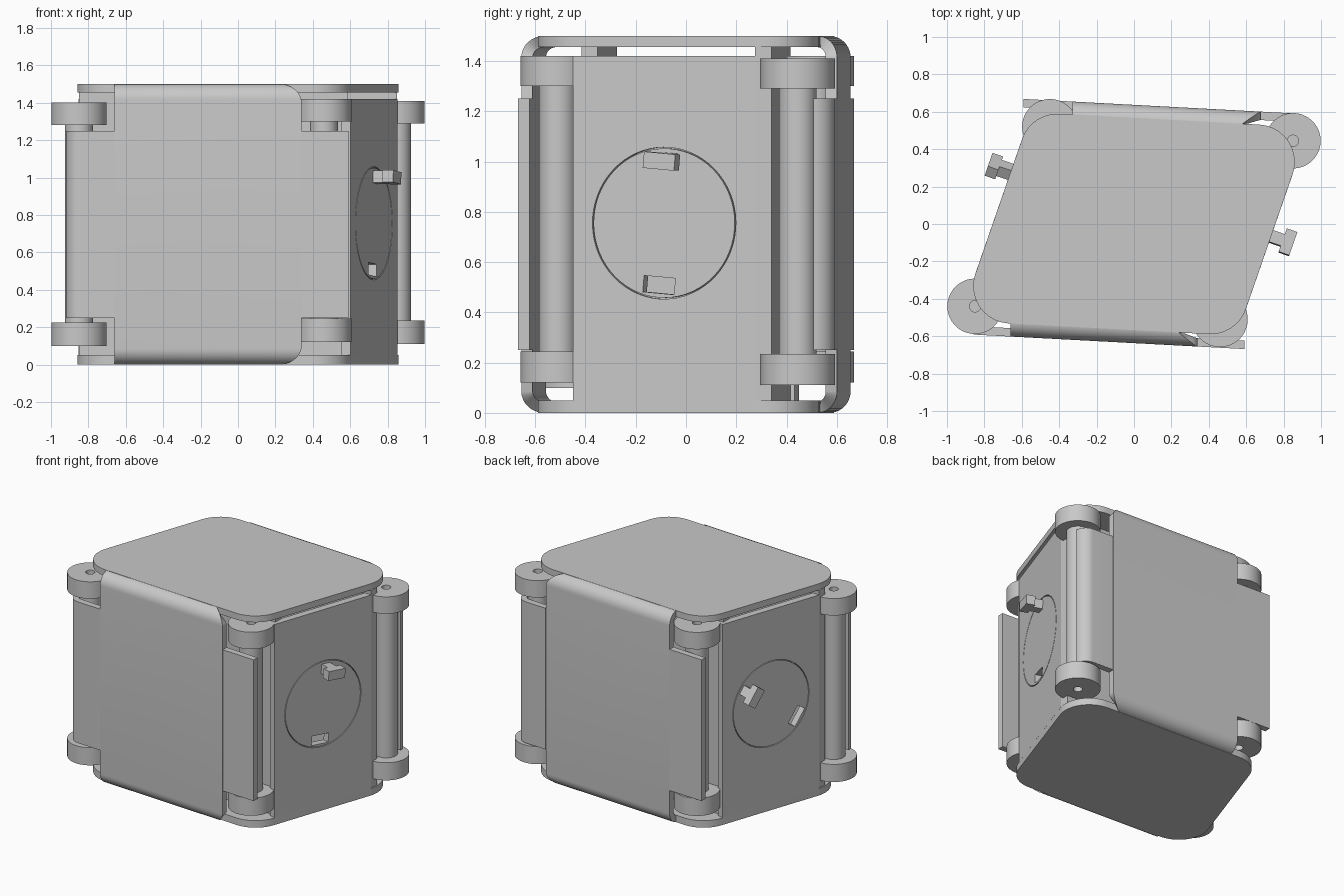
import bpy, bmesh
from math import sin, cos, tan, pi, radians, sqrt
from mathutils import Matrix, Vector

cube = bpy.data.objects.get("Cube")
if cube:
    bpy.data.objects.remove(cube, do_unlink=True)

grey = bpy.data.materials.new("plain_grey")
grey.use_nodes = True
colour = (0.58, 0.58, 0.58, 1)
grey.diffuse_color = colour
grey.node_tree.nodes["Principled BSDF"].inputs["Base Color"].default_value = colour

SLOPE = -0.0535          # skew of the front and back edges
LEAN = 0.347             # skew of the side edges
HEIGHT = 1.5
SHEET = 0.05


def finish(name, bm, matrix=Matrix()):
    bmesh.ops.remove_doubles(bm, verts=bm.verts, dist=1e-5)
    bmesh.ops.recalc_face_normals(bm, faces=bm.faces)
    mesh = bpy.data.meshes.new(name)
    bm.to_mesh(mesh)
    bm.free()
    mesh.transform(matrix)
    mesh.materials.append(grey)
    ob = bpy.data.objects.new(name, mesh)
    bpy.context.collection.objects.link(ob)
    return ob


def prism(name, outline, z0, z1, matrix=Matrix()):
    bm = bmesh.new()
    face = bm.faces.new([bm.verts.new((x, y, z0)) for x, y in outline])
    top = bmesh.ops.extrude_face_region(bm, geom=[face])["geom"]
    bmesh.ops.translate(bm, vec=(0, 0, z1 - z0),
                        verts=[v for v in top if isinstance(v, bmesh.types.BMVert)])
    return finish(name, bm, matrix)


def box(name, xs, ys, zs, matrix=Matrix()):
    (a, b), (c, d) = xs, ys
    return prism(name, [(a, c), (b, c), (b, d), (a, d)], *zs, matrix)


def tube(name, outer, inner, z0, z1, matrix=Matrix()):
    bm = bmesh.new()
    ring = [bm.verts.new((r, 0, z)) for r, z in
            ((inner, z0), (outer, z0), (outer, z1), (inner, z1))]
    edges = [bm.edges.new((ring[i], ring[(i + 1) % 4])) for i in range(4)]
    bmesh.ops.spin(bm, geom=ring + edges, cent=(0, 0, 0), axis=(0, 0, 1),
                   angle=2 * pi, steps=64)
    return finish(name, bm, matrix)


def smooth(ob):
    bpy.ops.object.select_all(action="DESELECT")
    ob.select_set(True)
    bpy.context.view_layer.objects.active = ob
    bpy.ops.object.shade_smooth_by_angle(angle=radians(30))


def cut(ob, cutter):
    mod = ob.modifiers.new("cut", "BOOLEAN")
    mod.operation = "DIFFERENCE"
    mod.solver = "EXACT"
    mod.object = cutter
    bpy.context.view_layer.objects.active = ob
    bpy.ops.object.modifier_apply(modifier=mod.name)
    bpy.data.objects.remove(cutter, do_unlink=True)


def rounded(corners, radius):
    points = []
    for i, p in enumerate(corners):
        p = Vector(p)
        a = (Vector(corners[i - 1]) - p).normalized()
        b = (Vector(corners[(i + 1) % len(corners)]) - p).normalized()
        half = a.angle(b) / 2
        centre = p + (a + b).normalized() * radius / sin(half)
        start = p + a * radius / tan(half) - centre
        for k in range(17):
            turn = Matrix.Rotation((pi - 2 * half) * k / 16, 2)
            points.append(centre + turn @ start)
    return points


# Top and bottom plates with a skewed, rounded outline
acute, obtuse = Vector((0.935, 0.517)), Vector((-0.549, 0.597))
outline = rounded([acute, obtuse, -acute, -obtuse], 0.2)
prism("bottom_plate", outline, 0, SHEET)
prism("top_plate", outline, HEIGHT - 0.045, HEIGHT)

# Side walls with a turning disc, a slot and a T-shaped catch
u = Vector((LEAN, 1, 0)).normalized()
n = Vector((u.y, -u.x, 0))
frame = Matrix((n, u, (0, 0, 1))).transposed().to_4x4()
frame.translation = (0.726, -0.087, 0.755)
for side, half_turn, twist in (("right", 0, -5), ("left", pi, 55)):
    place = Matrix.Rotation(half_turn, 4, "Z") @ frame
    dial = place @ Matrix.Rotation(radians(twist), 4, "X")
    wall = box(side + "_side_wall", (-SHEET, 0), (-0.383, 0.383), (SHEET - 0.755, 0.665), place)
    flat = dial @ Matrix.Rotation(pi / 2, 4, "Y")
    cut(wall, tube("groove_cutter", 0.302, 0.297, -0.02, 0.02, flat))
    cut(wall, box("slot_cutter", (-0.1, 0.1), (-0.066, 0.066), (-0.28, -0.215), dial))
    box(side + "_catch_stem", (-0.01, 0.065), (-0.033, 0.033), (0.215, 0.28), dial)
    box(side + "_catch_head", (0.065, 0.125), (-0.066, 0.066), (0.215, 0.28), dial)


def skewed(x, depth):
    """Point on the front, a given depth behind the cover's outer face."""
    return x, -0.637 + SLOPE * x + depth


# Curved covers, inner walls and wings, front and back
arc = [pi / 2 * k / 10 for k in range(11)]
bend, thick = 0.085, 0.045
for end, half_turn, x0, x1, r0, r1 in (("front", 0, -0.66, 0.34, 0, 0.12),
                                       ("back", pi, -0.68, 0.33, 0.12, 0)):
    place = Matrix.Rotation(half_turn, 4, "Z")

    # C-shaped centre with the two end corners rounded off
    def section(radius):
        low = [(bend - radius * sin(a), bend - radius * cos(a)) for a in arc]
        return low + [(d, HEIGHT - z) for d, z in reversed(low)]
    outer, inner = section(bend), section(bend - thick)
    bm = bmesh.new()
    rows = []
    for o, i in zip(outer, inner):
        rise = min(o[1], HEIGHT - o[1], 0.1) / 0.1
        ease = 1 - sqrt(max(0, 1 - (1 - rise) ** 2))
        a, b = x0 + r0 * ease, x1 - r1 * ease
        rows.append([bm.verts.new((*skewed(x, d), z))
                     for x, (d, z) in ((a, o), (b, o), (b, i), (a, i))])
    for p, q in zip(rows, rows[1:]):
        for k in range(4):
            j = (k + 1) % 4
            bm.faces.new((p[k], p[j], q[j], q[k]))
    bm.faces.new(rows[0])
    bm.faces.new(rows[-1])
    finish(end + "_cover", bm, place)

    # Flat wing on one end, wing curling around the rod on the other
    flat_wing = [(x1, 0), (0.59, 0), (0.59, thick), (x1, thick)]
    curl = [(-0.845 - 0.075 * sin(a), 0.08 - 0.08 * cos(a)) for a in arc]
    curl += [(-0.845 - 0.035 * sin(a), 0.08 - 0.035 * cos(a)) for a in reversed(arc)]
    curl_wing = [(x0, 0)] + curl + [(x0, thick)]
    for label, wing in (("flat", flat_wing), ("curled", curl_wing)):
        prism(f"{end}_{label}_wing", [skewed(*p) for p in wing], 0.25, 1.25, place)

    # Inner wall with a raised round boss
    inner_wall = [(-0.85, 0.252), (0.585, 0.252), (0.585, 0.317), (-0.85, 0.317)]
    prism(end + "_inner_wall", [skewed(*p) for p in inner_wall], SHEET, HEIGHT - 0.045, place)
    boss = Matrix.Translation((*skewed(-0.13, 0.255), 0.755)) @ Matrix.Rotation(pi / 2, 4, "X")
    tube(end + "_boss", 0.17, 0.02, 0, 0.03, place @ boss)

# Corner hinges: a rod between two drilled knuckles
for corner, x, y, low, high in (("front_left", 0.46, -0.51, 0.12, 1.30),
                                ("front_right", -0.85, -0.44, 0.10, 1.28),
                                ("back_left", 0.85, 0.445, 0.11, 1.29),
                                ("back_right", -0.45, 0.52, 0.12, 1.30)):
    place = Matrix.Translation((x, y, 0))
    circle = [(0.075 * cos(k * pi / 24), 0.075 * sin(k * pi / 24)) for k in range(48)]
    prism(corner + "_hinge_rod", circle, low + 0.12, high, place)
    tube(corner + "_lower_knuckle", 0.148, 0.03, low, low + 0.125, place)
    tube(corner + "_upper_knuckle", 0.148, 0.03, high, high + 0.12, place)

for ob in list(bpy.context.scene.objects):
    if ob.type == "MESH":
        smooth(ob)
